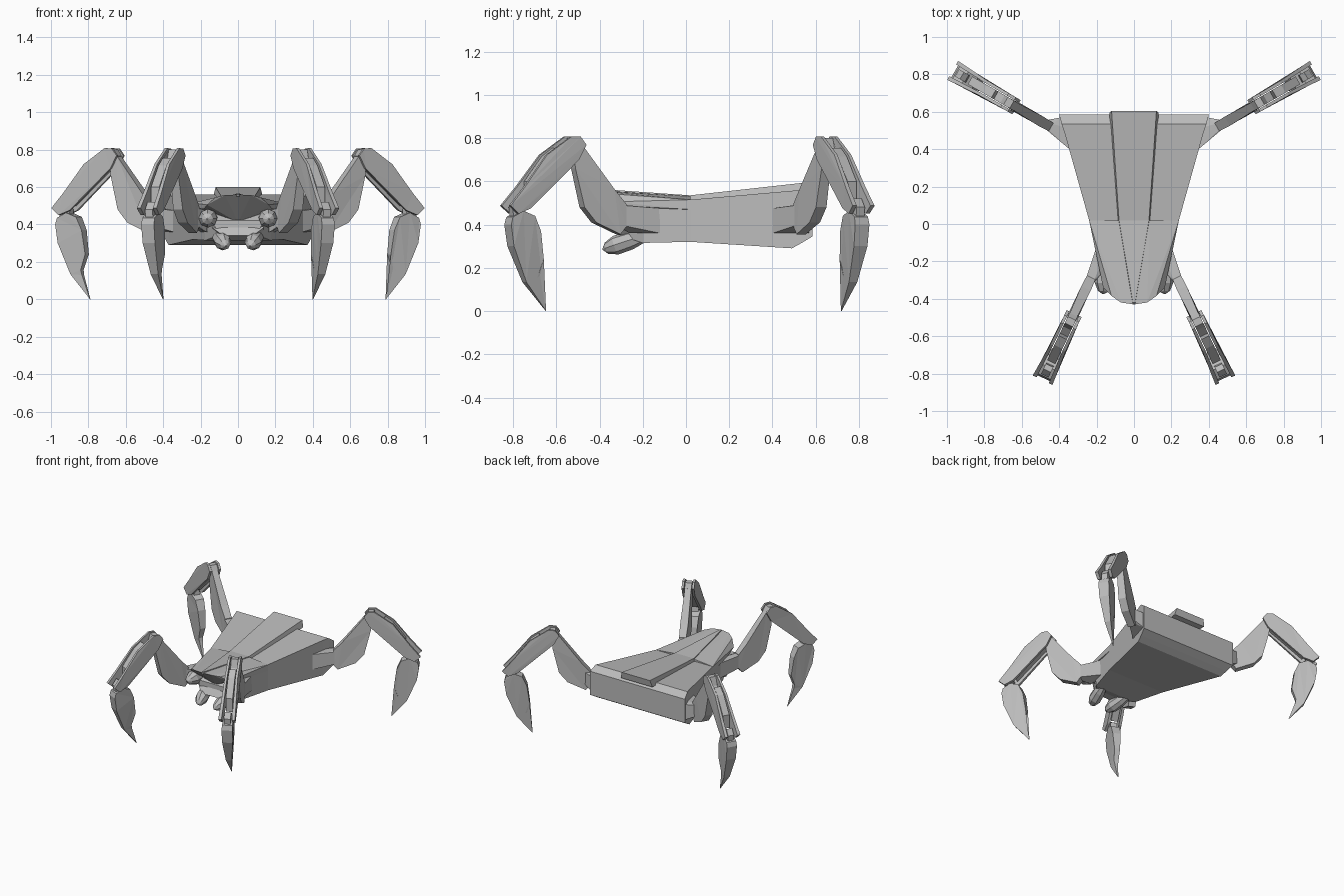
import bpy, bmesh, math
from mathutils import Vector

if "Cube" in bpy.data.objects:
    bpy.data.objects.remove(bpy.data.objects["Cube"])

grey = bpy.data.materials.new("plain grey")
grey.diffuse_color = (0.5, 0.5, 0.5, 1)
grey.use_nodes = True
grey.node_tree.nodes["Principled BSDF"].inputs["Base Color"].default_value = grey.diffuse_color


def finish(bm, name):
    bmesh.ops.recalc_face_normals(bm, faces=bm.faces[:])
    me = bpy.data.meshes.new(name)
    bm.to_mesh(me)
    bm.free()
    me.materials.append(grey)
    ob = bpy.data.objects.new(name, me)
    bpy.context.collection.objects.link(ob)
    return ob


def loft(name, rings):
    """Skin closed rings of equal length and cap both ends."""
    bm = bmesh.new()
    vs = [[bm.verts.new(p) for p in r] for r in rings]
    n = len(vs[0])
    for a, b in zip(vs, vs[1:]):
        for i in range(n):
            j = (i + 1) % n
            bm.faces.new((a[i], a[j], b[j], b[i]))
    caps = [bm.faces.new(vs[0]), bm.faces.new(vs[-1][::-1])]
    bmesh.ops.triangulate(bm, faces=caps)
    return finish(bm, name)


def hull(name, pts):
    bm = bmesh.new()
    for p in pts:
        bm.verts.new(p)
    res = bmesh.ops.convex_hull(bm, input=bm.verts[:])
    junk = [g for g in res["geom_interior"] if isinstance(g, bmesh.types.BMVert)]
    bmesh.ops.delete(bm, geom=junk, context='VERTS')
    bmesh.ops.dissolve_limit(bm, angle_limit=0.02, verts=bm.verts[:], edges=bm.edges[:])
    return finish(bm, name)


def both(pts):
    return [(s * x, y, z) for x, y, z in pts for s in (1, -1)]


# Body box: y, top half width, top z, bottom half width, bottom z
body = [(0.585, 0.40, 0.525, 0.40, 0.345), (0.535, 0.387, 0.56, 0.385, 0.315),
        (0.49, 0.372, 0.556, 0.372, 0.29), (0.02, 0.24, 0.515, 0.24, 0.32),
        (-0.20, 0.185, 0.49, 0.175, 0.315), (-0.29, 0.14, 0.42, 0.10, 0.345)]
loft("body", [[(-a, y, t), (a, y, t), (c, y, b), (-c, y, b)] for y, a, t, c, b in body])

# Front shell with an overhanging rounded rim
hull("front_shell", both([
    (0, -0.43, 0.56), (0.07, -0.42, 0.557), (0.12, -0.385, 0.545), (0.165, -0.34, 0.505),
    (0.18, -0.26, 0.485), (0.24, 0.02, 0.515), (0.085, 0.02, 0.53), (0.24, 0.02, 0.47),
    (0, -0.27, 0.41)]))

# Raised ridge along the back: y, half width, top z, base z
ridge = [(0.605, 0.12, 0.60, 0.55), (0.02, 0.08, 0.535, 0.50), (-0.42, 0.006, 0.566, 0.55)]
loft("back_ridge", [[(-w, y, t), (w, y, t), (w * 1.1, y - 0.01, b), (-w * 1.1, y - 0.01, b)]
                    for y, w, t, b in ridge])

# Jaw plate below the shell
hull("jaw", both([(0, -0.27, 0.415), (0.08, -0.27, 0.41), (0.14, -0.28, 0.385),
                  (0.10, -0.31, 0.355), (0.05, -0.32, 0.34), (0.13, -0.18, 0.33)]))


def pod(name, start, end, r):
    """Faceted pod along an axis."""
    a, b = Vector(start), Vector(end)
    d = (b - a).normalized()
    e1 = d.cross(Vector((0, 0, 1))).normalized()
    e2 = d.cross(e1)
    rings = []
    for t, k in ((0, 0.5), (0.4, 0.95), (0.72, 1), (0.92, 0.6), (1, 0.08)):
        c = a.lerp(b, t)
        rings.append([c + (e1 * math.cos(i * math.pi / 4) + e2 * math.sin(i * math.pi / 4)) * r * k
                      for i in range(8)])
    loft(name, rings)


# Leg side profiles: u (outward from the foot tip), z, half width
thigh = [(-0.13, 0.76, .022), (-0.14, 0.66, .024), (-0.185, 0.48, .028), (-0.245, 0.41, .028),
         (-0.37, 0.355, .025), (-0.40, 0.39, .025), (-0.40, 0.495, .025),
         (-0.337, 0.565, .028), (-0.175, 0.77, .022)]
shin_plate = [(-0.113, 0.808), (-0.158, 0.806), (-0.187, 0.769), (-0.15, 0.70), (0.10, 0.475),
              (0.165, 0.45), (0.207, 0.487), (0.135, 0.57), (0.015, 0.722)]
shin_core = [(-0.18, 0.765), (-0.158, 0.80), (-0.12, 0.80), (-0.10, 0.74), (-0.06, 0.70),
             (-0.045, 0.755), (0.01, 0.715), (0.10, 0.60), (0.10, 0.50), (-0.13, 0.70)]
foot = [(0.185, 0.435, .036), (0.195, 0.40, .038), (0.18, 0.30, .036), (0.11, 0.134, .022),
        (0, 0.0, .002), (0.045, 0.13, .012), (0.05, 0.157, .016), (0.02, 0.24, .02),
        (0.038, 0.37, .028), (0.07, 0.44, .032), (0.13, 0.463, .036)]
ankle = [(0.11, 0.43), (0.175, 0.43), (0.18, 0.48), (0.15, 0.52), (0.12, 0.50)]


def leg(prefix, tip, angle, side, roots):
    d = Vector((math.cos(angle), math.sin(angle), 0))
    n = Vector((-d.y, d.x, 0))

    def place(u, w, z):
        p = Vector((tip[0], tip[1], 0)) + d * u + n * w
        return Vector((p.x * side, p.y, z))

    def slab(part, prof, lo, hi):
        loft(prefix + part, [[place(q[0], f(q), q[1]) for q in prof] for f in (lo, hi)])

    # Hip wedge flaring into the body
    hip = [place(u, w, z) for u in (-0.40, -0.36) for w in (-.02, .02) for z in (0.40, 0.49)]
    hip += [Vector((x * side, y, z)) for x, y in roots for z in (0.36, 0.475)]
    hull(prefix + "hip", hip)
    slab("thigh", thigh, lambda q: -q[2], lambda q: q[2])
    slab("shin_core", shin_core, lambda q: -.024, lambda q: .024)
    # Forked shin: two side plates that splay toward the ankle
    for s, label in ((1, "a"), (-1, "b")):
        slab("shin_plate_" + label, shin_plate,
             lambda q: s * (.028 + .04 * max(q[0], 0)), lambda q: s * (.044 + .07 * max(q[0], 0)))
    slab("ankle", ankle, lambda q: -.022, lambda q: .022)
    slab("foot", foot, lambda q: -q[2], lambda q: q[2])


for side, label in ((1, "right_"), (-1, "left_")):
    pod(label + "lower_pod", (side * 0.115, -0.17, 0.355), (side * 0.065, -0.385, 0.285), 0.045)
    pod(label + "upper_pod", (side * 0.15, -0.16, 0.44), (side * 0.165, -0.375, 0.43), 0.05)
    leg(label + "front_", (0.40, -0.648), math.radians(-64.7), side,
        [(0.20, -0.12), (0.17, -0.26), (0.15, -0.15)])
    leg(label + "rear_", (0.79, 0.718), math.radians(30), side,
        [(0.345, 0.40), (0.39, 0.57), (0.32, 0.50)])
